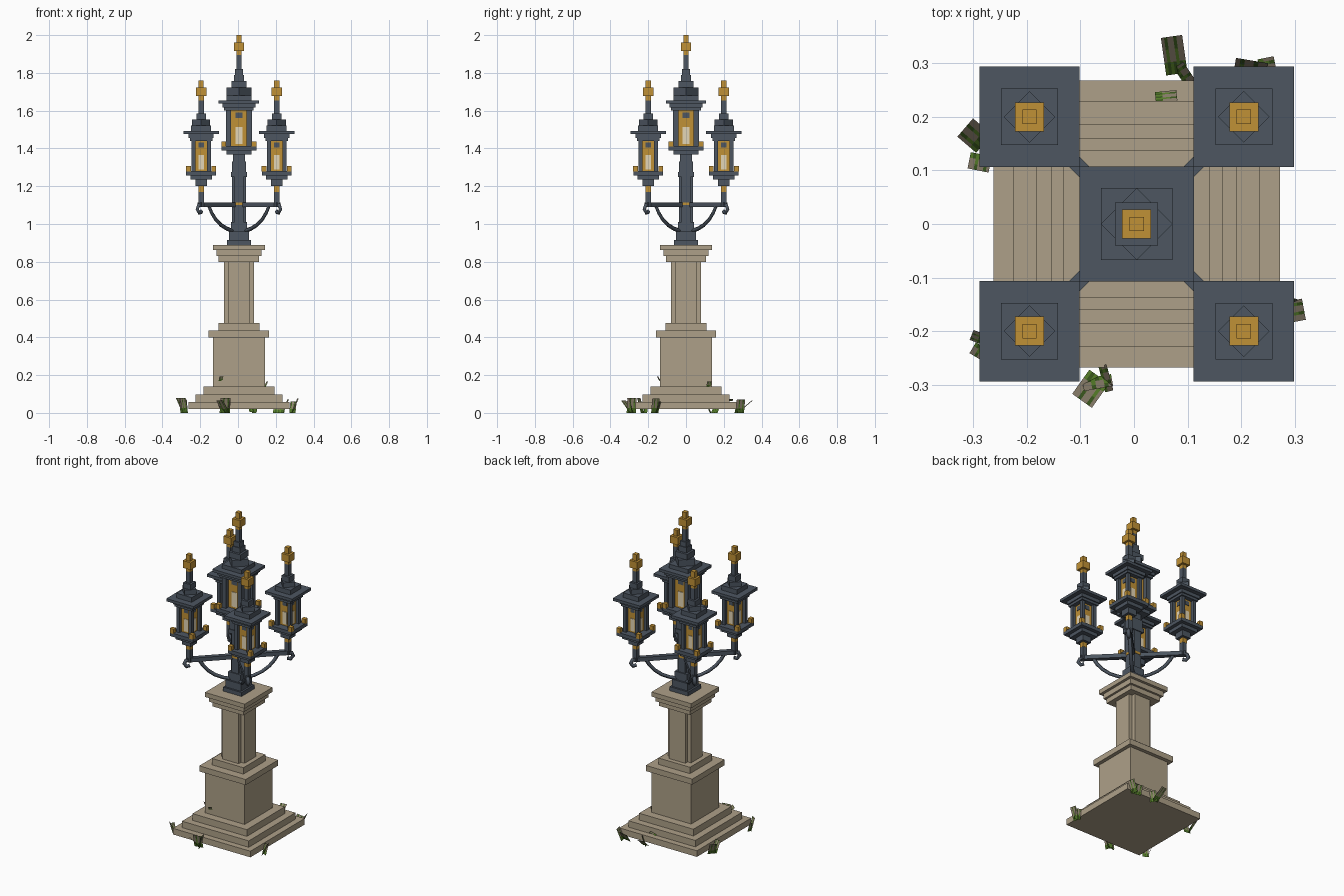
import bpy, bmesh, math
from mathutils import Matrix, Vector

if "Cube" in bpy.data.objects:
    bpy.data.objects.remove(bpy.data.objects["Cube"])
CX = 0.005  # post axis


def material(name, rgb):
    lin = [((c / 255 + 0.055) / 1.055) ** 2.4 for c in rgb] + [1]
    m = bpy.data.materials.new(name)
    m.use_nodes = True
    m.diffuse_color = lin
    m.node_tree.nodes["Principled BSDF"].inputs["Base Color"].default_value = lin
    return m


stone = material("stone", (174, 160, 136))
iron = material("blue grey iron", (77, 86, 97))
gold = material("gold", (192, 145, 54))
cream = material("candle cream", (228, 214, 182))
bark = material("dry stalk", (146, 134, 114))
green = material("moss green", (92, 134, 44))
dark_green = material("dark green", (62, 94, 32))


def finish(name, bm, mats):
    me = bpy.data.meshes.new(name)
    bm.to_mesh(me)
    bm.free()
    for m in mats:
        me.materials.append(m)
    ob = bpy.data.objects.new(name, me)
    bpy.context.collection.objects.link(ob)


def add_box(bm, hx, hy, z0, z1, x=0, y=0, turn=0):
    mat = (Matrix.Translation((x, y, (z0 + z1) / 2)) @ Matrix.Rotation(math.radians(turn), 4, 'Z')
           @ Matrix.Diagonal((2 * hx, 2 * hy, z1 - z0, 1)))
    bmesh.ops.create_cube(bm, size=1, matrix=mat)


def stack(name, mat, layers, x=CX, y=0):
    """Square layers: (half width, z0, z1[, turn])."""
    bm = bmesh.new()
    for h, z0, z1, *turn in layers:
        add_box(bm, h, h, z0, z1, x, y, turn[0] if turn else 0)
    finish(name, bm, [mat])


def four_corners(name, mat, half, offset, z0, z1, x, y):
    """Four small square blocks at the corners of a square."""
    bm = bmesh.new()
    for sx in (-1, 1):
        for sy in (-1, 1):
            add_box(bm, half, half, z0, z1, x + sx * offset, y + sy * offset)
    finish(name, bm, [mat])


def four_plates(name, mat, half, offset, z0, z1, x, y):
    """Thin plates on the four sides of a core."""
    bm = bmesh.new()
    for k in range(4):
        a = k * math.pi / 2
        add_box(bm, 0.003, half, z0, z1, x + offset * math.cos(a), y + offset * math.sin(a), 90 * k)
    finish(name, bm, [mat])


def cross_shaft(name, mat, wide, narrow, z0, z1):
    """Square shaft with notched corners, extruded from a profile."""
    bm = bmesh.new()
    quarter = [(wide, -narrow), (wide, narrow), (narrow, narrow)]
    pts = []
    for k in range(4):
        r = Matrix.Rotation(k * math.pi / 2, 3, 'Z')
        pts += [r @ Vector((px, py, 0)) + Vector((CX, 0, z0)) for px, py in quarter]
    # the notch corner shared with the next quarter is already listed once per turn
    face = bm.faces.new([bm.verts.new(p) for p in pts])
    top = bmesh.ops.extrude_face_region(bm, geom=[face])["geom"]
    bmesh.ops.translate(bm, vec=(0, 0, z1 - z0), verts=[v for v in top if isinstance(v, bmesh.types.BMVert)])
    bmesh.ops.recalc_face_normals(bm, faces=bm.faces)
    finish(name, bm, [mat])


def tube(name, pts, radius):
    cu = bpy.data.curves.new(name, 'CURVE')
    cu.dimensions = '3D'
    cu.bevel_depth, cu.bevel_resolution, cu.use_fill_caps = radius, 0, True
    sp = cu.splines.new('POLY')
    sp.points.add(len(pts) - 1)
    for p, co in zip(sp.points, pts):
        p.co = (*co, 1)
    ob = bpy.data.objects.new(name, cu)
    bpy.context.collection.objects.link(ob)
    cu.materials.append(iron)


# Stone base, pedestal, column and capital
stack("base_steps", stone, [(0.2675, 0.02, 0.058), (0.23, 0.058, 0.098), (0.187, 0.098, 0.14)])
stack("pedestal", stone, [(0.137, 0.14, 0.40), (0.16, 0.40, 0.435), (0.108, 0.435, 0.475)])
cross_shaft("column", stone, 0.08, 0.056, 0.475, 0.80)
stack("capital", stone, [(0.107, 0.80, 0.83), (0.12, 0.83, 0.862), (0.137, 0.862, 0.89)])

# Iron post
stack("post_foot", iron, [(0.064, 0.89, 0.915), (0.053, 0.915, 0.96), (0.043, 0.96, 1.01)])
cross_shaft("post", iron, 0.037, 0.024, 1.01, 1.25)
stack("post_neck", iron, [(0.042, 1.25, 1.275), (0.037, 1.275, 1.33), (0.031, 1.33, 1.368)])
stack("post_collar", gold, [(0.0385, 1.10, 1.115)])


def lantern(name, x, y, z0, z1, post, base, eave):
    """Glazed part from z0 to z1: posts, bright core, candle, corner studs, plates."""
    pw, core, h = post * 0.2, post * 0.62, z1 - z0
    four_corners(name + "_posts", iron, pw, post - pw, z0, z1, x, y)
    stack(name + "_core", gold, [(core, z0, z1)], x, y)
    four_plates(name + "_candle", cream, post * 0.27, core, z0 + 0.06 * h, z0 + 0.54 * h, x, y)
    four_plates(name + "_candle_shade", iron, post * 0.27, core, z0 + 0.78 * h, z0 + 0.94 * h, x, y)
    four_corners(name + "_corner_studs", gold, 0.0125, base - 0.012, z0 - 0.003, z0 + 0.026, x, y)
    stack(name + "_plates", iron, [
        (base, z0 - 0.022, z0), (base * 0.72, z0 - 0.044, z0 - 0.022),
        (post * 1.15, z1, z1 + 0.015), (post * 1.28, z1 + 0.015, z1 + 0.036),
        (eave, z1 + 0.036, z1 + 0.053)], x, y)


def finial(name, x, y, top, pole_z):
    stack(name + "_rod", iron, [(0.014, pole_z, top - 0.105)], x, y)
    stack(name + "_finial", gold, [(0.014, top - 0.105, top - 0.083),
                                   (0.027, top - 0.083, top - 0.038), (0.0135, top - 0.038, top)], x, y)


# Central lantern
lantern("main_lantern", CX, 0, 1.412, 1.602, 0.068, 0.092, 0.107)
stack("main_roof", iron, [(0.067, 1.655, 1.68), (0.0475, 1.68, 1.722, 45),
                          (0.04, 1.722, 1.757), (0.0265, 1.757, 1.79), (0.022, 1.79, 1.82)])
finial("main", CX, 0, 2.0, 1.82)

# Four corner lamps with arms, braces and hooks
for sx, sy, tag in ((1, -1, "front_left"), (-1, -1, "front_right"), (1, 1, "back_left"), (-1, 1, "back_right")):
    x, y = CX + 0.2 * sx, 0.2 * sy
    lantern(tag + "_lantern", x, y, 1.28, 1.44, 0.052, 0.079, 0.0935)
    stack(tag + "_lantern_underside", iron, [(0.03, 1.20, 1.236)], x, y)
    stack(tag + "_roof", iron, [(0.053, 1.492, 1.522), (0.034, 1.522, 1.552, 45),
                                (0.026, 1.552, 1.585)], x, y)
    finial(tag, x, y, 1.76, 1.585)
    stack(tag + "_stem", iron, [(0.014, 1.09, 1.17)], x, y)
    stack(tag + "_stem_ring", gold, [(0.0145, 1.17, 1.20)], x, y)

    bm = bmesh.new()
    add_box(bm, 0.148, 0.0135, 1.09, 1.115, CX + 0.105 * sx, 0.105 * sy, math.degrees(math.atan2(sy, sx)))
    finish(tag + "_arm", bm, [iron])

    def radial(pts):
        d = math.sqrt(0.5)
        return [(CX + sx * r * d, sy * r * d, z) for r, z in pts]

    tube(tag + "_brace", radial([(0.225, 1.095), (0.205, 1.06), (0.175, 1.025),
                                 (0.135, 0.995), (0.09, 0.975), (0.05, 0.965)]), 0.011)
    tube(tag + "_hook", radial([(0.28, 1.102), (0.303, 1.098), (0.312, 1.078), (0.298, 1.06), (0.28, 1.066)]), 0.012)


# Cards with lengthwise stripes, dry above and mossy below
def tuft(name, x, y, lx, ly, width, z0, height):
    bm = bmesh.new()
    out = Vector((lx, ly, 0))
    side = Vector((-ly, lx, 0)).normalized() * width
    cols, rows = 7, 3
    grid = [[bm.verts.new(Vector((x, y, z0 + height * j / rows)) + side * (i / cols - 0.5) + out * (j / rows))
             for i in range(cols + 1)] for j in range(rows + 1)]
    for j in range(rows):
        for i in range(cols):
            f = bm.faces.new((grid[j][i], grid[j][i + 1], grid[j + 1][i + 1], grid[j + 1][i]))
            if j == 0:
                f.material_index = 1 + i % 2
            elif i in (2, 5):
                f.material_index = j
    finish(name, bm, [bark, green, dark_green])


tufts = [  # x, y, lean x, lean y, width, z0, height
    (0.08, 0.28, -0.01, 0.07, 0.04, 0.005, 0.06), (0.085, 0.274, 0.018, 0.012, 0.04, 0.0, 0.06),
    (0.215, 0.275, 0.005, 0.03, 0.06, 0.0, 0.05), (0.235, 0.285, 0.03, 0.006, 0.045, 0.0, 0.07),
    (-0.28, 0.15, -0.035, 0.03, 0.045, 0.0, 0.08), (-0.285, 0.13, -0.006, -0.03, 0.04, 0.0, 0.07),
    (-0.283, -0.215, -0.02, 0.008, 0.02, 0.0, 0.06), (-0.28, -0.23, -0.012, -0.02, 0.035, 0.0, 0.08),
    (0.285, -0.165, 0.032, 0.006, 0.04, 0.0, 0.075), (0.288, -0.155, 0.006, 0.018, 0.035, 0.0, 0.06),
    (-0.065, -0.285, -0.032, -0.045, 0.045, 0.0, 0.065), (-0.07, -0.285, 0.004, -0.022, 0.055, 0.0, 0.08),
    (-0.06, -0.29, 0.015, 0.004, 0.05, 0.0, 0.08),
    (0.04, 0.236, 0.04, 0.004, 0.02, 0.062, 0.012),
    (-0.092, -0.138, 0.004, -0.012, 0.022, 0.17, 0.022), (0.143, 0.12, 0.012, 0.004, 0.026, 0.14, 0.026),
]
for n, t in enumerate(tufts):
    tuft(f"leaf_tuft_{n + 1}", *t)
